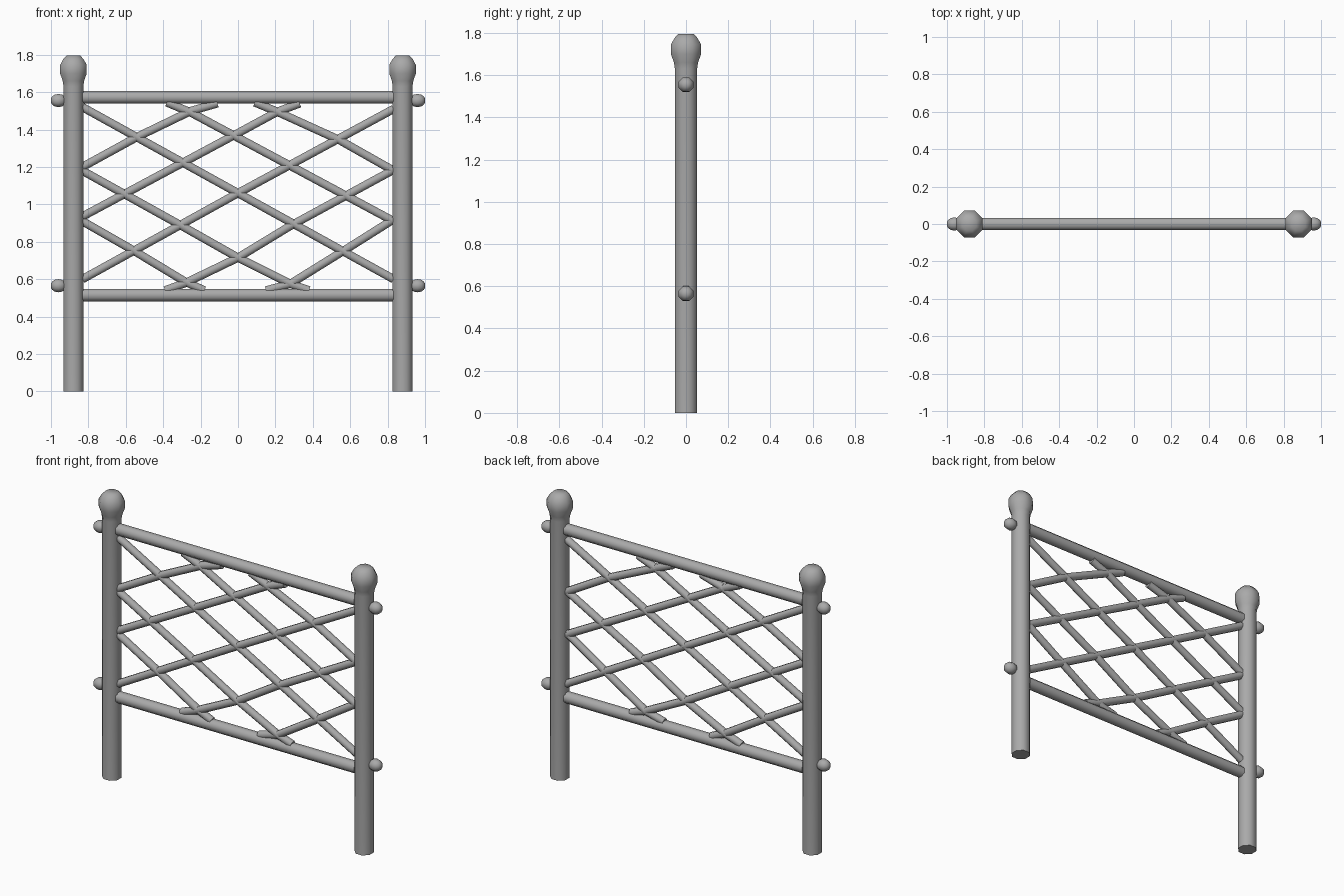
import bpy, bmesh, math
from mathutils import Vector

cube = bpy.data.objects.get("Cube")
if cube:
    bpy.data.objects.remove(cube, do_unlink=True)

grey = bpy.data.materials.new("grey metal")
grey.use_nodes = True
colour = (0.4, 0.4, 0.4, 1)
grey.diffuse_color = colour
grey.node_tree.nodes["Principled BSDF"].inputs["Base Color"].default_value = colour

SIDES = 8


def sweep(name, path):
    """Eight-sided tube along (x, z, radius) stations in the plane y = 0."""
    bm = bmesh.new()
    pts = [Vector((x, 0, z)) for x, z, r in path]
    rings = []
    for i, p in enumerate(pts):
        along = (pts[min(i + 1, len(pts) - 1)] - pts[max(i - 1, 0)]).normalized()
        side = Vector((0, 1, 0))
        up = along.cross(side)
        ring = []
        for k in range(SIDES):
            a = math.tau * (k + 0.5) / SIDES
            ring.append(bm.verts.new(p + path[i][2] * (math.cos(a) * side + math.sin(a) * up)))
        rings.append(ring)
    for a, b in zip(rings, rings[1:]):
        for k in range(SIDES):
            n = (k + 1) % SIDES
            bm.faces.new((a[k], a[n], b[n], b[k]))
    bm.faces.new(rings[0])
    bm.faces.new(rings[-1])
    bmesh.ops.recalc_face_normals(bm, faces=bm.faces)
    mesh = bpy.data.meshes.new(name)
    bm.to_mesh(mesh)
    bm.free()
    mesh.materials.append(grey)
    obj = bpy.data.objects.new(name, mesh)
    bpy.context.collection.objects.link(obj)
    bpy.ops.object.select_all(action="DESELECT")
    obj.select_set(True)
    bpy.context.view_layer.objects.active = obj
    bpy.ops.object.shade_smooth_by_angle(angle=math.radians(50))
    return obj


# Posts with ball finials, and the hinge knobs on their outer sides
post = [(0, 0.057), (1.63, 0.057), (1.66, 0.062), (1.70, 0.077),
        (1.745, 0.077), (1.775, 0.060), (1.795, 0.040)]
knob = [(0.925, 0.022), (0.94, 0.034), (0.96, 0.038), (0.98, 0.034), (0.993, 0.024), (1.0, 0.012)]
for side, s in (("left", 1), ("right", -1)):
    sweep(side + "_post", [(s * 0.88, z, r) for z, r in post])
    for level, z in (("lower", 0.565), ("upper", 1.555)):
        sweep(f"{side}_{level}_knob", [(s * x, z, r) for x, r in knob])

# Horizontal rails
for level, z in (("bottom", 0.515), ("top", 1.572)):
    sweep(level + "_rail", [(-0.832, z, 0.036), (0.832, z, 0.036)])

# Lattice rods, bent where they meet the rails
E = 0.832
falling = [
    [(-E, 1.52), (0, 1.06), (E, 0.60)],
    [(-0.38, 1.545), (-0.25, 1.49), (E, 0.91)],
    [(0.09, 1.545), (0.21, 1.495), (0.54, 1.345), (E, 1.18)],
    [(-E, 1.18), (-0.31, 0.89), (0, 0.715), (0.28, 0.575), (0.38, 0.54)],
    [(-E, 0.91), (-0.57, 0.76), (-0.28, 0.585), (-0.18, 0.54)],
]
rising = [
    [(-E, 1.20), (-0.54, 1.36), (-0.25, 1.50), (-0.11, 1.54)],
    [(-E, 0.935), (-0.02, 1.37), (0.21, 1.495), (0.33, 1.54)],
    [(-E, 0.60), (0, 1.06), (E, 1.51)],
    [(-0.39, 0.54), (-0.28, 0.58), (0, 0.715), (0.28, 0.885), (E, 1.185)],
    [(0.15, 0.54), (0.28, 0.575), (0.57, 0.755), (E, 0.92)],
]
for kind, rods in (("falling", falling), ("rising", rising)):
    for i, rod in enumerate(rods, 1):
        sweep(f"{kind}_rod_{i}", [(x, z, 0.024) for x, z in rod])
